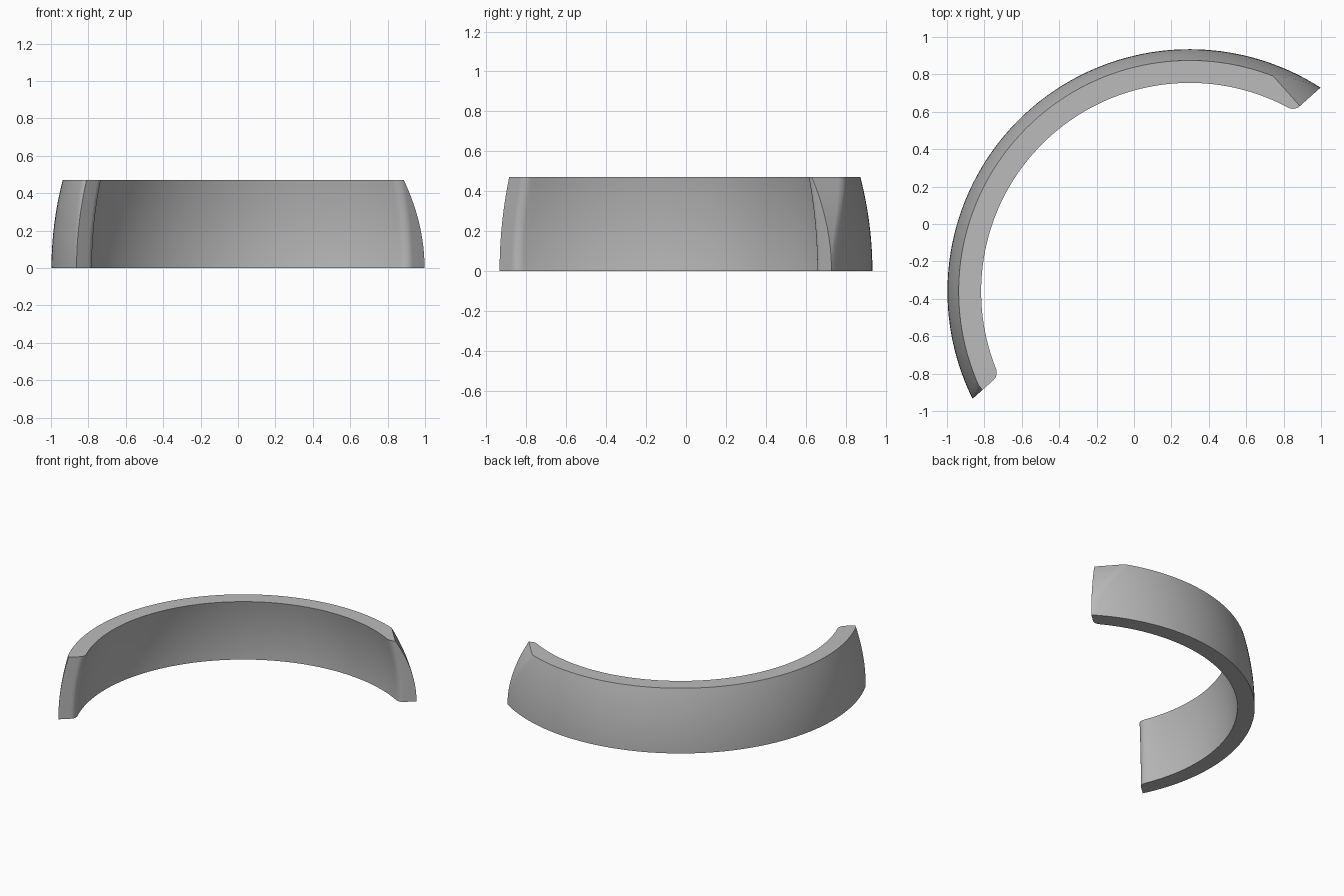
import bpy, bmesh, math
from mathutils import Vector

if "Cube" in bpy.data.objects:
    bpy.data.objects.remove(bpy.data.objects["Cube"])

# Overall measurements
H = 0.47                      # height
R_OUT, R_IN = 1.295, 1.175    # radii at the base
LEAN = 0.06                   # inward lean of both walls at the top
CUT = 0.346                   # distance of the flat end plane from the arc centre
FILLET = 0.055                # rounding of the inner end corners
CENTRE = Vector((0.295, -0.355))
AXIS = math.radians(131.8)    # symmetry direction of the arc
N_ARC, N_FLAT, N_FIL, N_Z = 96, 6, 8, 16


def to_world(u, v):
    return (CENTRE.x + u * math.cos(AXIS) + v * math.sin(AXIS),
            CENTRE.y + u * math.sin(AXIS) - v * math.cos(AXIS))


def half_end(ro, ri, t2, flat):
    """Outer arc angle, then the end outline from outer corner to inner arc."""
    v_base = math.sqrt(R_OUT ** 2 - CUT ** 2)
    v_chop = min(v_base - flat * t2, math.sqrt(ro ** 2 - CUT ** 2))
    phi = math.asin(v_chop / ro)
    u_top = ro * math.cos(phi)
    pts = [(u_top + (CUT - u_top) * i / N_FLAT, v_chop) for i in range(1, N_FLAT + 1)]
    cu = CUT + FILLET
    cv = math.sqrt((ri + FILLET) ** 2 - cu ** 2)
    a0, a1 = math.pi, math.atan2(-cv, -cu) + 2 * math.pi
    for i in range(N_FIL + 1):
        a = a0 + (a1 - a0) * i / N_FIL
        pts.append((cu + FILLET * math.cos(a), cv + FILLET * math.sin(a)))
    return phi, pts, math.atan2(cv, cu)


def section(t):
    t2 = t * t
    ro, ri = R_OUT - LEAN * t2, R_IN - LEAN * t2
    pr, right, ir = half_end(ro, ri, t2, 0.148)   # flattened outer corner
    pl, left, il = half_end(ro, ri, t2, 0.072)    # nearly full corner
    out = []
    for i in range(N_ARC + 1):
        a = -pl + (pr + pl) * i / N_ARC
        out.append((ro * math.cos(a), ro * math.sin(a)))
    out += right
    for i in range(1, N_ARC):
        a = ir - (ir + il) * i / N_ARC
        out.append((ri * math.cos(a), ri * math.sin(a)))
    out += [(u, -v) for u, v in reversed(left)]
    return [to_world(u, v) for u, v in out]


# Curved band lofted through stacked outlines
bm = bmesh.new()
rings = []
for k in range(N_Z + 1):
    t = k / N_Z
    rings.append([bm.verts.new((x, y, H * t)) for x, y in section(t)])
for a, b in zip(rings, rings[1:]):
    n = len(a)
    for i in range(n):
        j = (i + 1) % n
        bm.faces.new((a[i], a[j], b[j], b[i]))
bm.faces.new(rings[0])
bm.faces.new(rings[-1])
bmesh.ops.remove_doubles(bm, verts=bm.verts, dist=0.0002)
bmesh.ops.recalc_face_normals(bm, faces=bm.faces)

# Centre on x and y
xs = [v.co.x for v in bm.verts]
ys = [v.co.y for v in bm.verts]
bmesh.ops.translate(bm, verts=bm.verts,
                    vec=(-(min(xs) + max(xs)) / 2, -(min(ys) + max(ys)) / 2, 0))

mesh = bpy.data.meshes.new("curved_band")
bm.to_mesh(mesh)
bm.free()
band = bpy.data.objects.new("curved_band", mesh)
bpy.context.collection.objects.link(band)

grey = bpy.data.materials.new("plain grey")
grey.diffuse_color = (0.5, 0.5, 0.5, 1)
grey.use_nodes = True
grey.node_tree.nodes["Principled BSDF"].inputs["Base Color"].default_value = grey.diffuse_color
mesh.materials.append(grey)

bpy.context.view_layer.objects.active = band
band.select_set(True)
bpy.ops.object.shade_smooth_by_angle(angle=math.radians(35))
